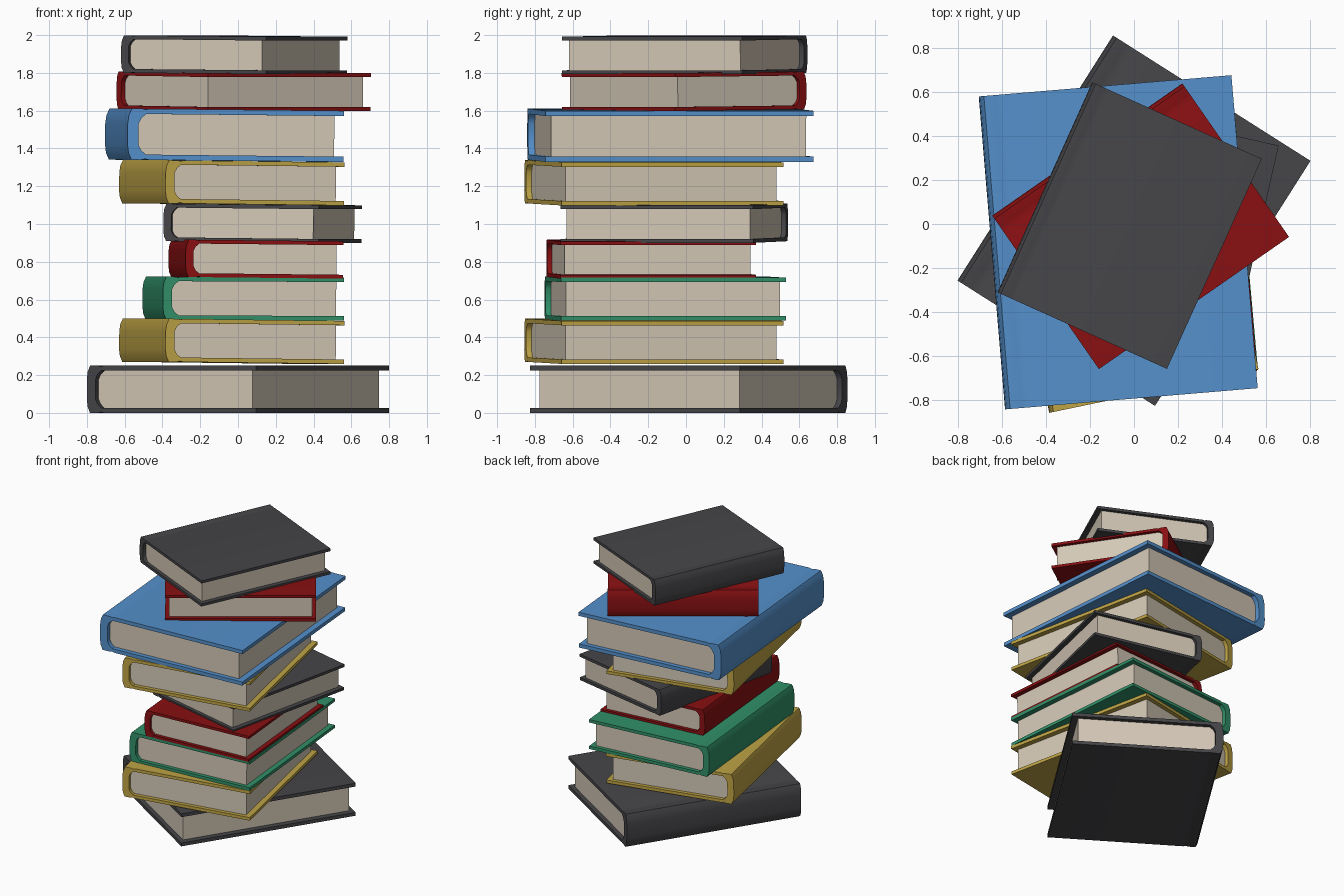
import bpy, bmesh, math

if "Cube" in bpy.data.objects:
    bpy.data.objects.remove(bpy.data.objects["Cube"])

def material(name, rgb):
    m = bpy.data.materials.new(name)
    m.diffuse_color = (*rgb, 1)
    m.use_nodes = True
    m.node_tree.nodes["Principled BSDF"].inputs["Base Color"].default_value = m.diffuse_color
    return m

DARK = material("charcoal", (0.06, 0.06, 0.066))
RED = material("red", (0.25, 0.005, 0.006))
BLUE = material("blue", (0.09, 0.28, 0.60))
GOLD = material("gold", (0.52, 0.37, 0.06))
GREEN = material("green", (0.03, 0.28, 0.14))
PAPER = material("paper", (0.66, 0.58, 0.47))

# Upper half profiles (x, z) of a book of length 1, fore-edge to spine
OUTER = [(.403, .095), (-.322, .095), (-.336, .0915), (-.350, .095), (-.388, .095), (-.399, .070), (-.403, .040)]
INNER = [(.403, .0755), (-.322, .0755), (-.326, .0755), (-.330, .0755), (-.334, .0755), (-.352, .060), (-.362, .040)]
BLOCK = [(.370, .0755), (-.334, .0755), (-.352, .060), (-.362, .040)]

def full(half):
    return half + [(x, -z) for x, z in reversed(half)]

def finish(bm, name, mat, loc, rot):
    bmesh.ops.recalc_face_normals(bm, faces=bm.faces)
    me = bpy.data.meshes.new(name)
    bm.to_mesh(me)
    bm.free()
    ob = bpy.data.objects.new(name, me)
    bpy.context.collection.objects.link(ob)
    me.materials.append(mat)
    ob.location, ob.rotation_euler = loc, rot
    bpy.ops.object.select_all(action='DESELECT')
    ob.select_set(True)
    bpy.context.view_layer.objects.active = ob
    bpy.ops.object.shade_smooth_by_angle(angle=math.radians(30))

def cover(name, size, mat, loc, rot):
    # C-shaped shell: outer and inner profile joined by quads at both ends
    bm = bmesh.new()
    rows = [[bm.verts.new((x * size, y * size, z * size)) for x, z in full(p)]
            for p, y in ((OUTER, -.5), (OUTER, .5), (INNER, .5), (INNER, -.5))]
    n = len(rows[0])
    for a in range(4):
        r, s = rows[a], rows[(a + 1) % 4]
        for i in range(n - 1):
            bm.faces.new((r[i], r[i + 1], s[i + 1], s[i]))
    for i in (0, n - 1):
        bm.faces.new([r[i] for r in rows])
    finish(bm, name, mat, loc, rot)

def pages(name, size, loc, rot):
    # Solid page block, slightly shorter than the cover
    bm = bmesh.new()
    f = bm.faces.new([bm.verts.new((x * size, -.476 * size, z * size)) for x, z in full(BLOCK)])
    ext = bmesh.ops.extrude_face_region(bm, geom=[f], use_keep_orig=True)
    bmesh.ops.translate(bm, vec=(0, .952 * size, 0),
                        verts=[v for v in ext["geom"] if isinstance(v, bmesh.types.BMVert)])
    finish(bm, name, PAPER, loc, rot)

# name, colour, length, centre, turn about z, tilt towards the fore-edge
BOOKS = [
    ("bottom_charcoal_book", DARK, 1.316, (0, .015, .125), -32.4, 0),
    ("lower_gold_book", GOLD, 1.20, (-.033, -.170, .379), 11.8, .7),
    ("green_book", GREEN, 1.195, (.028, -.110, .605), 5.2, .3),
    ("lower_red_book", RED, 1.04, (.095, -.184, .814), 5.0, .6),
    ("middle_charcoal_book", DARK, 1.045, (.130, -.062, 1.004), -12.6, .6),
    ("upper_gold_book", GOLD, 1.20, (-.033, -.170, 1.218), 11.8, .7),
    ("blue_book", BLUE, 1.424, (-.072, -.083, 1.470), 4.8, .6),
    ("upper_red_book", RED, 1.05, (.030, -.010, 1.703), -55.2, .6),
    ("top_charcoal_book", DARK, 1.045, (-.020, -.007, 1.896), -24.3, .5),
]
for name, mat, size, loc, turn, tilt in BOOKS:
    rot = (0, math.radians(tilt), math.radians(turn))
    cover(name + "_cover", size, mat, loc, rot)
    pages(name + "_pages", size, loc, rot)
